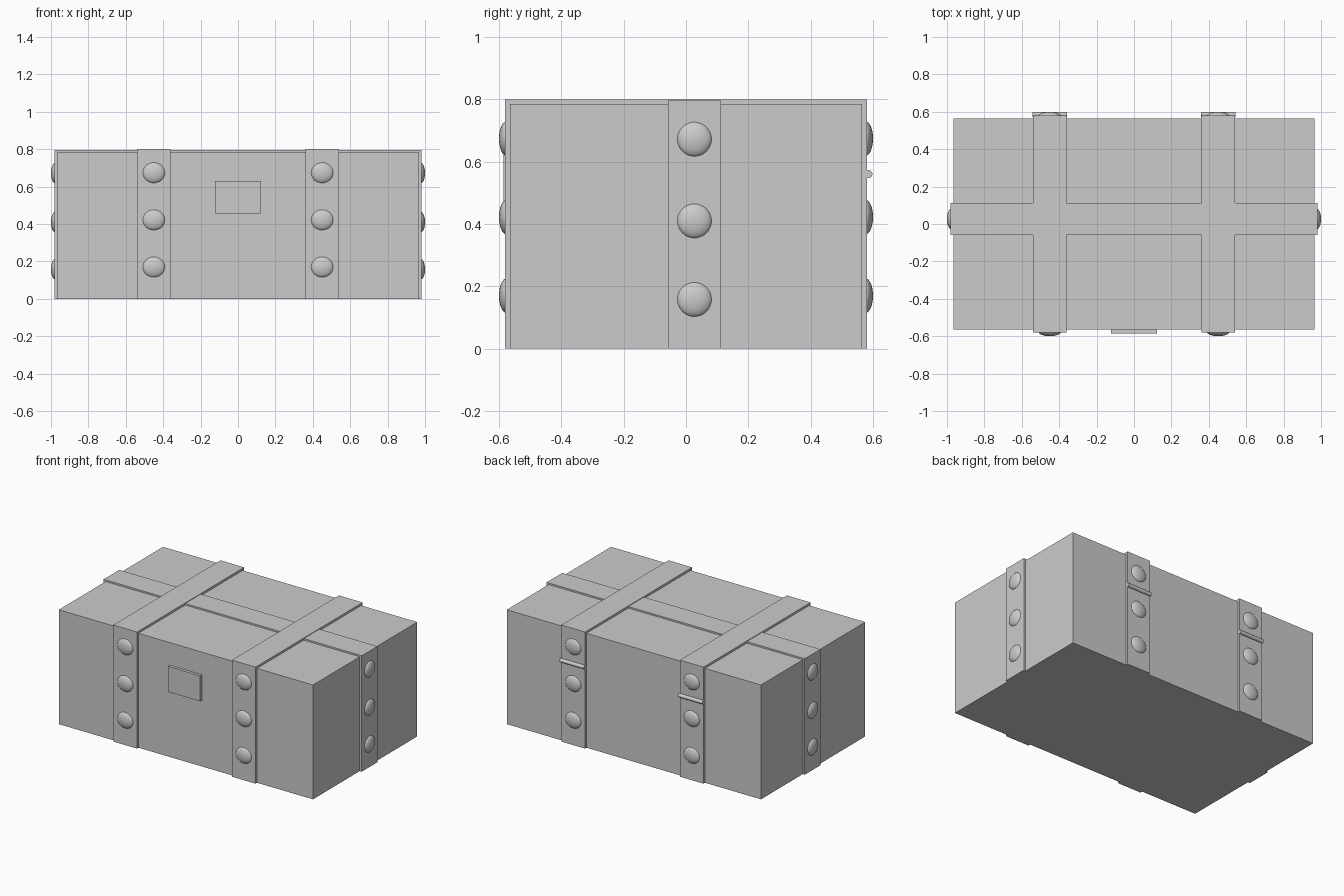
import bpy, math
from mathutils import Vector

if "Cube" in bpy.data.objects:
    bpy.data.objects.remove(bpy.data.objects["Cube"])

BX, BY, BZ = 0.965, 0.565, 0.785   # half width, half depth, height of the box


def box(name, lo, hi):
    lo, hi = Vector(lo), Vector(hi)
    bpy.ops.mesh.primitive_cube_add(size=1, location=(lo + hi) / 2)
    ob = bpy.context.object
    ob.name = name
    ob.scale = hi - lo
    return ob


def strap(name, along, centre, width, reach, top, inner, under):
    """U-shaped band over the top and down two sides; along = 'x' or 'y'."""
    outline = [(-reach, 0), (-reach, top), (reach, top), (reach, 0),
               (inner, 0), (inner, under), (-inner, under), (-inner, 0)]
    n = len(outline)
    verts = []
    for side in (centre - width / 2, centre + width / 2):
        for a, z in outline:
            verts.append((a, side, z) if along == 'x' else (side, a, z))
    faces = [(i, (i + 1) % n, (i + 1) % n + n, i + n) for i in range(n)]
    # end caps as quads: left leg, top bar, right leg
    for a, b, c, d in ((0, 1, 6, 7), (1, 2, 5, 6), (2, 3, 4, 5)):
        faces += [(a, b, c, d), (d + n, c + n, b + n, a + n)]
    me = bpy.data.meshes.new(name)
    me.from_pydata(verts, [], faces)
    ob = bpy.data.objects.new(name, me)
    bpy.context.collection.objects.link(ob)
    bpy.context.view_layer.objects.active = ob
    bpy.ops.object.select_all(action='DESELECT')
    ob.select_set(True)
    bpy.ops.object.mode_set(mode='EDIT')
    bpy.ops.mesh.select_all(action='SELECT')
    bpy.ops.mesh.normals_make_consistent(inside=False)
    bpy.ops.object.mode_set(mode='OBJECT')
    return ob


def rivet(name, loc, scale):
    bpy.ops.mesh.primitive_uv_sphere_add(segments=32, ring_count=16, radius=1, location=loc)
    ob = bpy.context.object
    ob.name = name
    ob.scale = scale
    bpy.ops.object.shade_smooth()


# Chest body
box("chest_body", (-BX, -BY, 0), (BX, BY, BZ))

# Lengthwise band with rivets on both ends
strap("long_strap", 'x', 0.027, 0.17, 0.98, 0.796, BX - 0.005, BZ - 0.005)
for sx in (-1, 1):
    for z in (0.158, 0.41, 0.672):
        rivet("end_rivet", (sx * 0.975, 0.027, z), (0.025, 0.056, 0.056))

# Crosswise bands with rivets front and back, hinge pins on the back
for x in (-0.45, 0.45):
    strap("cross_strap", 'y', x, 0.18, 0.581, 0.80, BY - 0.005, BZ - 0.005)
    for sy in (-1, 1):
        for z in (0.17, 0.422, 0.674):
            rivet("strap_rivet", (x, sy * 0.575, z), (0.061, 0.025, 0.056))
    bpy.ops.mesh.primitive_cylinder_add(vertices=24, radius=0.013, depth=0.185,
                                        location=(x, 0.585, 0.56),
                                        rotation=(0, math.pi / 2, 0))
    bpy.context.object.name = "hinge_pin"
    bpy.ops.object.shade_smooth_by_angle()

# Lock plate
box("lock_plate", (-0.122, -0.585, 0.455), (0.122, -BY + 0.005, 0.63))
